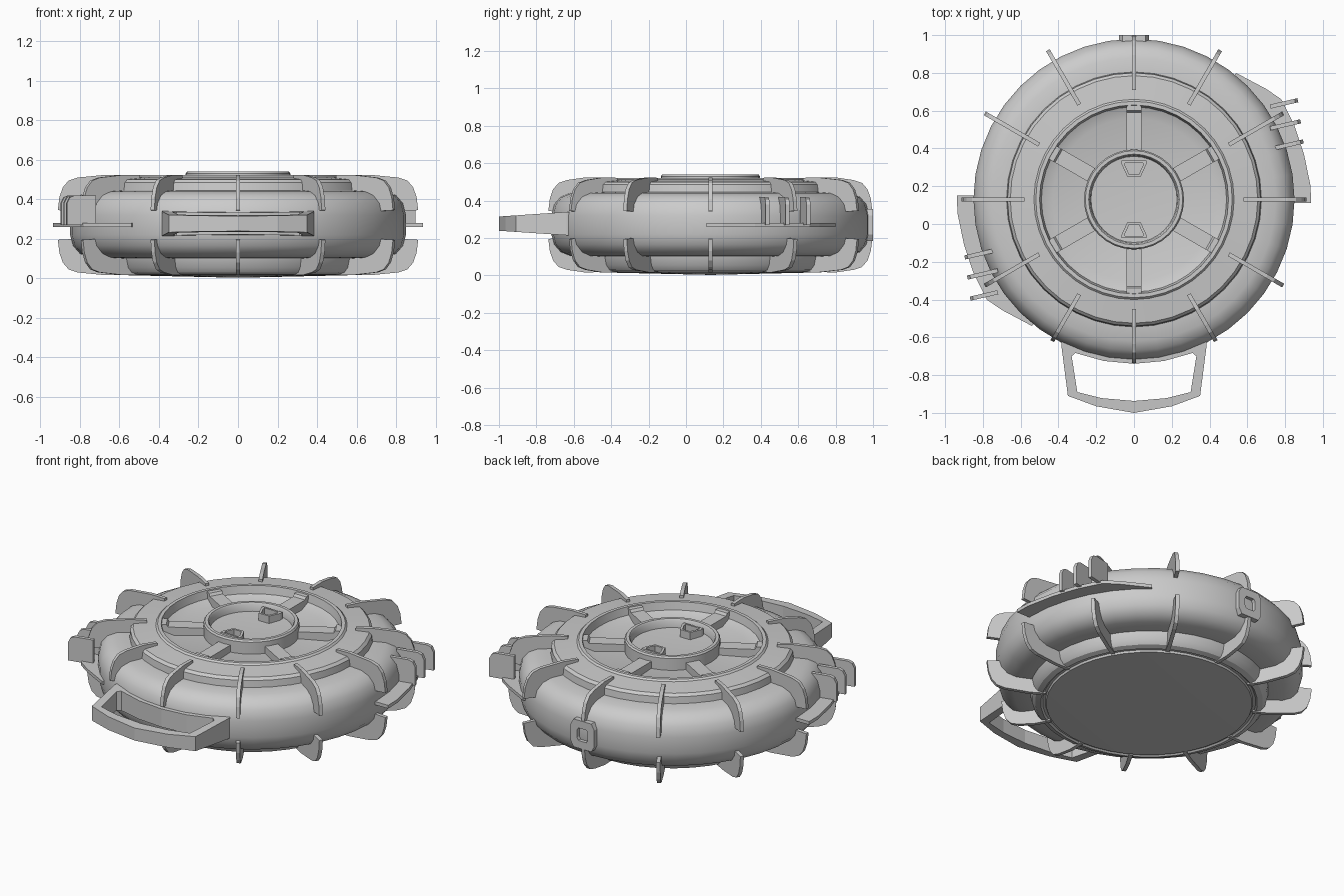
import bpy, bmesh, math
from mathutils import Matrix, Vector

old = bpy.data.objects.get("Cube")
if old:
    bpy.data.objects.remove(old, do_unlink=True)

CY = 0.13       # y of the round body's axis
MID = 0.27      # mid height of the body
CENTRE = Matrix.Translation((0, CY, 0))

grey = bpy.data.materials.new("plain_grey")
grey.use_nodes = True
grey.diffuse_color = (0.6, 0.6, 0.6, 1)
grey.node_tree.nodes["Principled BSDF"].inputs["Base Color"].default_value = (0.6, 0.6, 0.6, 1)


def finish(name, bm, matrix=CENTRE, smooth=None):
    bmesh.ops.recalc_face_normals(bm, faces=bm.faces)
    bm.transform(matrix)
    mesh = bpy.data.meshes.new(name)
    bm.to_mesh(mesh)
    bm.free()
    mesh.materials.append(grey)
    obj = bpy.data.objects.new(name, mesh)
    bpy.context.collection.objects.link(obj)
    if smooth:
        bpy.ops.object.select_all(action="DESELECT")
        obj.select_set(True)
        bpy.context.view_layer.objects.active = obj
        bpy.ops.object.shade_smooth_by_angle(angle=math.radians(smooth))
    return obj


def lathe(name, profile, steps):
    bm = bmesh.new()
    verts = [bm.verts.new((r, 0, z)) for r, z in profile]
    edges = [bm.edges.new(pair) for pair in zip(verts, verts[1:])]
    bmesh.ops.spin(bm, geom=verts + edges, axis=(0, 0, 1), cent=(0, 0, 0),
                   angle=math.tau, steps=steps, use_duplicate=False)
    bmesh.ops.remove_doubles(bm, verts=bm.verts, dist=0.0005)
    return finish(name, bm, smooth=32)


def plate(name, outline, thick, matrix):
    """Flat outline in local x, y given thickness about z = 0."""
    bm = bmesh.new()
    face = bm.faces.new([bm.verts.new((x, y, -thick / 2)) for x, y in outline])
    ext = bmesh.ops.extrude_face_region(bm, geom=[face])["geom"]
    moved = [v for v in ext if isinstance(v, bmesh.types.BMVert)]
    bmesh.ops.translate(bm, verts=moved, vec=(0, 0, thick))
    return finish(name, bm, matrix)


def frame(name, outer, inner, half, matrix):
    """Closed frame between two matching loops; half(y) is its half height."""
    bm = bmesh.new()
    loops = [[bm.verts.new((x, y, s * half(y))) for x, y in pts]
             for pts, s in ((outer, 1), (inner, 1), (inner, -1), (outer, -1))]
    n = len(outer)
    for k in range(4):
        a, b = loops[k], loops[(k + 1) % 4]
        for i in range(n):
            j = (i + 1) % n
            bm.faces.new((a[i], a[j], b[j], b[i]))
    return finish(name, bm, matrix)


def upright(angle):
    """Stand a plate on edge: local x is outward, local y is up."""
    return (CENTRE @ Matrix.Rotation(math.radians(angle), 4, "Z")
            @ Matrix.Rotation(math.pi / 2, 4, "X"))


# Round body with stepped shoulders and a recessed top
lathe("body", [
    (0, 0.003), (0.57, 0.016), (0.575, 0.028), (0.59, 0.028), (0.6, 0.02),
    (0.63, 0.03), (0.65, 0.055), (0.66, 0.1), (0.75, 0.105), (0.8, 0.125),
    (0.835, 0.165), (0.85, 0.22), (0.85, 0.32), (0.835, 0.38), (0.8, 0.42),
    (0.75, 0.44), (0.675, 0.445), (0.67, 0.485), (0.655, 0.5), (0.53, 0.512),
    (0.52, 0.522), (0.5, 0.522), (0.49, 0.475), (0.43, 0.45), (0, 0.47)], 40)

# Hub ring with a shallow dish inside
lathe("hub", [(0.265, 0.45), (0.265, 0.53), (0.258, 0.54), (0.24, 0.54),
              (0.233, 0.53), (0.228, 0.49), (0, 0.478)], 32)

# Spokes across the recess
for i in range(6):
    plate(f"spoke_{i + 1}", [(0.25, 0.44), (0.505, 0.44), (0.505, 0.515), (0.47, 0.515),
                             (0.46, 0.5), (0.25, 0.5)], 0.08, upright(30 + 60 * i))

# Two raised slots inside the hub
slot = [(-0.065, 0.205), (0.065, 0.205), (0.065, 0.185), (0.035, 0.12),
        (-0.035, 0.12), (-0.065, 0.185)]
hole = [(x * 0.72, 0.165 + (y - 0.165) * 0.72) for x, y in slot]
for i, side in enumerate(("back", "front")):
    frame(f"hub_slot_{side}", slot, hole, lambda y: 0.025,
          CENTRE @ Matrix.Rotation(math.pi * i, 4, "Z") @ Matrix.Translation((0, 0, 0.505)))

# Guard fins: an upper and a lower claw at every 30 degrees
for i in range(12):
    angle = 30 * i
    tip = 0.866 if angle in (90, 240, 270, 300) else 0.912
    claw = [(0.58, 0.49), (0.58, 0.522), (0.67, 0.524), (tip - 0.1, 0.51),
            (tip - 0.055, 0.495), (tip - 0.025, 0.46), (tip - 0.008, 0.41),
            (tip, 0.345), (0.82, 0.34), (0.78, 0.40), (0.66, 0.43)]
    plate(f"upper_fin_{i + 1}", claw, 0.022, upright(angle))
    plate(f"lower_fin_{i + 1}", [(r, 2 * MID - z) for r, z in claw], 0.022, upright(angle))

# Side rails with three ribs each, turned half way round for the other side
rail = [(0.8, -0.02), (0.937, -0.02), (0.935, 0.07), (0.9, 0.24), (0.85, 0.39),
        (0.78, 0.53), (0.7, 0.585), (0.54, 0.67), (0.5, 0.6), (0.7, 0.3)]
for side, turn in (("left", 0), ("right", 180)):
    spin = CENTRE @ Matrix.Rotation(math.radians(turn), 4, "Z")
    plate(f"{side}_rail", rail, 0.02, spin @ Matrix.Translation((0, 0, MID)))
    for i, (y, reach) in enumerate(((0.1, 0.92), (0.21, 0.905), (0.325, 0.89))):
        place = (spin @ Matrix.Translation((0, y, 0))
                 @ Matrix.Rotation(math.radians(13), 4, "Z")
                 @ Matrix.Rotation(math.pi / 2, 4, "X"))
        x = reach
        plate(f"{side}_rib_{i + 1}", [(0.74, MID), (x, MID), (x, 0.38), (x - 0.015, 0.41),
                                      (x - 0.04, 0.42), (0.74, 0.42)], 0.022, place)

# Carry handle at the front
right_outer = [(0, -0.65), (0.2, -0.62), (0.37, -0.55), (0.385, -0.64),
               (0.35, -0.91), (0.2, -0.965), (0, -1)]
right_inner = [(0, -0.74), (0.16, -0.725), (0.31, -0.683), (0.33, -0.7),
               (0.3, -0.89), (0.17, -0.922), (0, -0.937)]


def mirrored(pts):
    return pts + [(-x, y) for x, y in reversed(pts[1:-1])]


frame("handle", mirrored(right_outer), mirrored(right_inner),
      lambda y: 0.038 + 0.027 * (1 + y) / 0.4, Matrix.Translation((0, 0, 0.277)))

# Square latch eye at the back
eye = [(0.08, 0.05), (0.06, 0.085), (-0.06, 0.085), (-0.08, 0.05)]
eye += [(-x, -y) for x, y in eye]
frame("latch", eye, [(x * 0.45, y * 0.45) for x, y in eye], lambda y: 0.035,
      Matrix.Translation((0, 0.965, MID)) @ Matrix.Rotation(math.pi / 2, 4, "X"))
